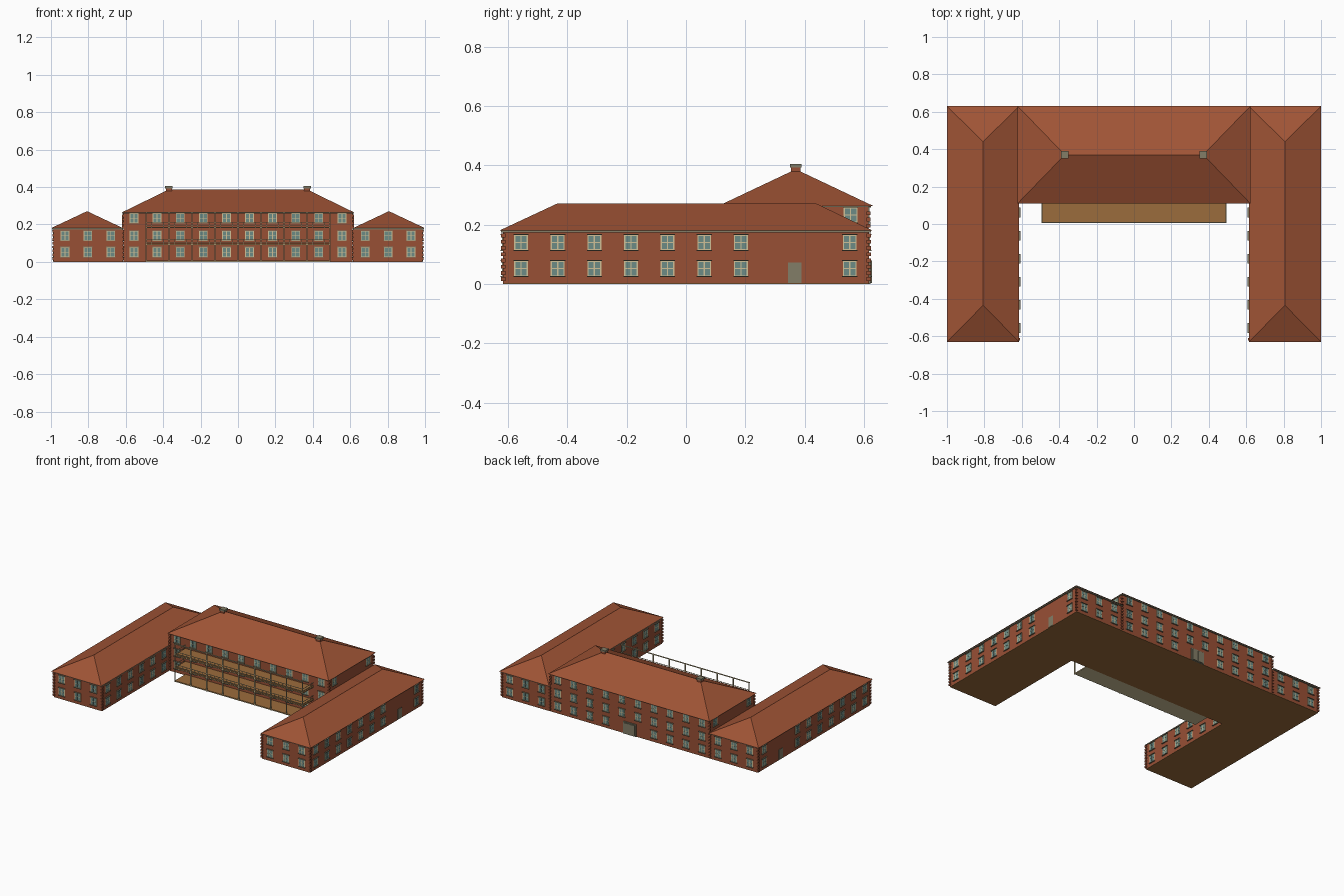
import bpy, bmesh
from mathutils import Vector

if "Cube" in bpy.data.objects:
    bpy.data.objects.remove(bpy.data.objects["Cube"])


def mat(name, r, g, b):
    m = bpy.data.materials.new(name)
    m.diffuse_color = (r, g, b, 1)
    m.use_nodes = True
    m.node_tree.nodes["Principled BSDF"].inputs["Base Color"].default_value = m.diffuse_color
    return m


BRICK = mat("brick", 0.315, 0.08, 0.036)
ROOF = mat("roof_tile", 0.35, 0.088, 0.036)
STONE = mat("grey_stone", 0.225, 0.205, 0.135)
WOOD = mat("deck_wood", 0.33, 0.15, 0.045)
GLASS = mat("window_glass", 0.15, 0.26, 0.235)
CREAM = mat("cream_frame", 0.62, 0.53, 0.31)

parts = {}  # part name -> (bmesh, material)


def part(name, material):
    if name not in parts:
        parts[name] = (bmesh.new(), material)
    return parts[name][0]


def box(name, material, x0, x1, y0, y1, z0, z1):
    bm = part(name, material)
    vs = bmesh.ops.create_cube(bm, size=1)["verts"]
    for v in vs:
        v.co = Vector(((x0 + x1) / 2 + v.co.x * abs(x1 - x0),
                       (y0 + y1) / 2 + v.co.y * abs(y1 - y0),
                       (z0 + z1) / 2 + v.co.z * (z1 - z0)))


def hip_roof(name, x0, x1, y0, y1, z, top, ridge):
    """Four slopes meeting at a ridge (two end points), closed underneath."""
    bm = part(name, ROOF)
    low = [bm.verts.new(c + (z,)) for c in ((x0, y0), (x1, y0), (x1, y1), (x0, y1))]
    a, b = [bm.verts.new(p + (top,)) for p in ridge]
    l0, l1, l2, l3 = low
    if ridge[0][1] == ridge[1][1]:   # ridge along x
        faces = [(l0, l1, b, a), (l1, l2, b), (l2, l3, a, b), (l3, l0, a)]
    else:                            # ridge along y
        faces = [(l0, l1, a), (l1, l2, b, a), (l2, l3, b), (l3, l0, a, b)]
    for f in faces + [(l3, l2, l1, l0)]:
        bm.faces.new(f)


def wall_box(name, material, wall, u, w, z0, z1, depth):
    """Plate of width w on a wall; wall = (axis, position, outward sign)."""
    axis, pos, sign = wall
    d0, d1 = sorted((pos - sign * 0.002, pos + sign * depth))
    if axis == "x":
        box(name, material, d0, d1, u - w / 2, u + w / 2, z0, z1)
    else:
        box(name, material, u - w / 2, u + w / 2, d0, d1, z0, z1)


def window(wall, u, z):
    wall_box("window_frames", CREAM, wall, u, 0.047, z - 0.026, z + 0.026, 0.002)
    for du in (-0.0105, 0.0105):
        for dz in (-0.012, 0.012):
            wall_box("window_panes", GLASS, wall, u + du, 0.017,
                     z + dz - 0.0103, z + dz + 0.0103, 0.003)
    wall_box("lintels", STONE, wall, u, 0.051, z + 0.025, z + 0.029, 0.008)
    wall_box("sills", STONE, wall, u, 0.051, z - 0.029, z - 0.025, 0.008)


def quoins(x, y, sx, sy, z0, z1):
    """Narrow corner blocks; sx, sy point outwards."""
    z = z0
    while z + 0.012 < z1:
        box("quoins", BRICK, x + sx * 0.006, x - sx * 0.008,
            y + sy * 0.006, y - sy * 0.008, z, z + 0.013)
        z += 0.021


STEP = 0.1235
LOW, MID, HIGH = 0.052, 0.14, 0.233
columns = [-0.556 + STEP * i for i in range(10)]
wing_rows = [-0.556 + STEP * i for i in range(7)]

# Central block: walls, wooden floor, cornice, roof
box("main_walls", BRICK, -0.613, 0.613, 0.125, 0.616, 0.003, 0.262)
box("main_floor", WOOD, -0.617, 0.617, 0.125, 0.616, 0, 0.003)
box("main_cornice", STONE, -0.617, 0.617, 0.116, 0.624, 0.259, 0.264)
hip_roof("main_roof", -0.622, 0.622, 0.11, 0.63, 0.264, 0.387, [(-0.37, 0.37), (0.37, 0.37)])

# Central block: windows and double back entrance
front, back = ("y", 0.125, -1), ("y", 0.616, 1)
for u in columns:
    for z in (LOW, MID, HIGH):
        window(front, u, z)
        if not (z == LOW and abs(u) < 0.1):
            window(back, u, z)
wall_box("entrance_surround", STONE, back, 0, 0.1, 0.0, 0.085, 0.006)
for u in (-0.022, 0.022):
    wall_box("entrance_doors", STONE, back, u, 0.04, 0.003, 0.078, 0.011)

for s in (-1, 1):
    # Chimney
    box("chimneys", BRICK, s * 0.37 - 0.016, s * 0.37 + 0.016, 0.354, 0.386, 0.36, 0.393)
    box("chimney_caps", STONE, s * 0.37 - 0.02, s * 0.37 + 0.02, 0.35, 0.39, 0.393, 0.405)
    # Upper side windows and corners of the central block
    for y in (0.185, 0.555):
        window(("x", s * 0.613, s), y, HIGH)
    quoins(s * 0.613, 0.125, s, -1, 0.01, 0.255)
    quoins(s * 0.613, 0.616, s, 1, 0.19, 0.255)

    # Wing: walls, wooden floor, cornice, roof
    side = "right" if s > 0 else "left"
    xi, xo = s * 0.616, s * 0.987
    box(side + "_wing_walls", BRICK, xi, xo, -0.617, 0.617, 0.003, 0.178)
    box(side + "_wing_floor", WOOD, xi, xo, -0.617, 0.617, 0, 0.003)
    box(side + "_wing_cornice", STONE, s * 0.614, s * 0.994, -0.624, 0.624, 0.174, 0.18)
    e0, e1 = sorted((s * 0.614, s * 1.0))
    hip_roof(side + "_wing_roof", e0, e1, -0.63, 0.63, 0.18, 0.271,
             [(s * 0.807, -0.435), (s * 0.807, 0.44)])
    # Wing windows: ends, outer side, courtyard side
    for z in (LOW, MID):
        for u in (0.68, 0.803, 0.925):
            window(("y", -0.617, -1), s * u, z)
            window(("y", 0.617, 1), s * u, z)
        for u in wing_rows + [0.552]:
            window(("x", xo, s), u, z)
        for u in wing_rows[:6]:
            window(("x", xi, -s), u, z)
    # Flush side door
    wall_box("side_doors", STONE, ("x", xo, s), 0.367, 0.045, 0.003, 0.073, 0.003)
    for y, sy in ((-0.617, -1), (0.617, 1)):
        quoins(xo, y, s, sy, 0.01, 0.17)
        quoins(xi, y, -s, sy, 0.01, 0.17)

# Balcony: three decks with wooden tops, posts, top beam
for z in (0.0, 0.09, 0.18):
    box("balcony_slabs", CREAM, -0.494, 0.494, 0.008, 0.125, z, z + 0.004)
    box("balcony_boards", WOOD, -0.494, 0.494, 0.009, 0.125, z + 0.004, z + 0.007)
for i in range(9):
    x = -0.4915 + 0.1229 * i
    box("balcony_posts", CREAM, x - 0.003, x + 0.003, 0.005, 0.011, 0, 0.264)
box("balcony_top_beam", CREAM, -0.495, 0.495, 0.005, 0.011, 0.261, 0.266)

# Balcony railings
for z in (0.09, 0.18):
    for h in (0.014, 0.03):
        box("railing_bars", CREAM, -0.492, 0.492, 0.0065, 0.0095, z + h, z + h + 0.003)
        for x in (-0.492, 0.492):
            box("railing_bars", CREAM, x - 0.0015, x + 0.0015, 0.008, 0.125, z + h, z + h + 0.003)
    for i in range(1, 32):
        x = -0.4915 + 0.983 * i / 32
        box("railing_balusters", CREAM, x - 0.001, x + 0.001, 0.007, 0.009, z, z + 0.03)

# Turn every collected part into an object
for name, (bm, material) in parts.items():
    bmesh.ops.recalc_face_normals(bm, faces=bm.faces)
    me = bpy.data.meshes.new(name)
    bm.to_mesh(me)
    bm.free()
    me.materials.append(material)
    bpy.context.collection.objects.link(bpy.data.objects.new(name, me))
